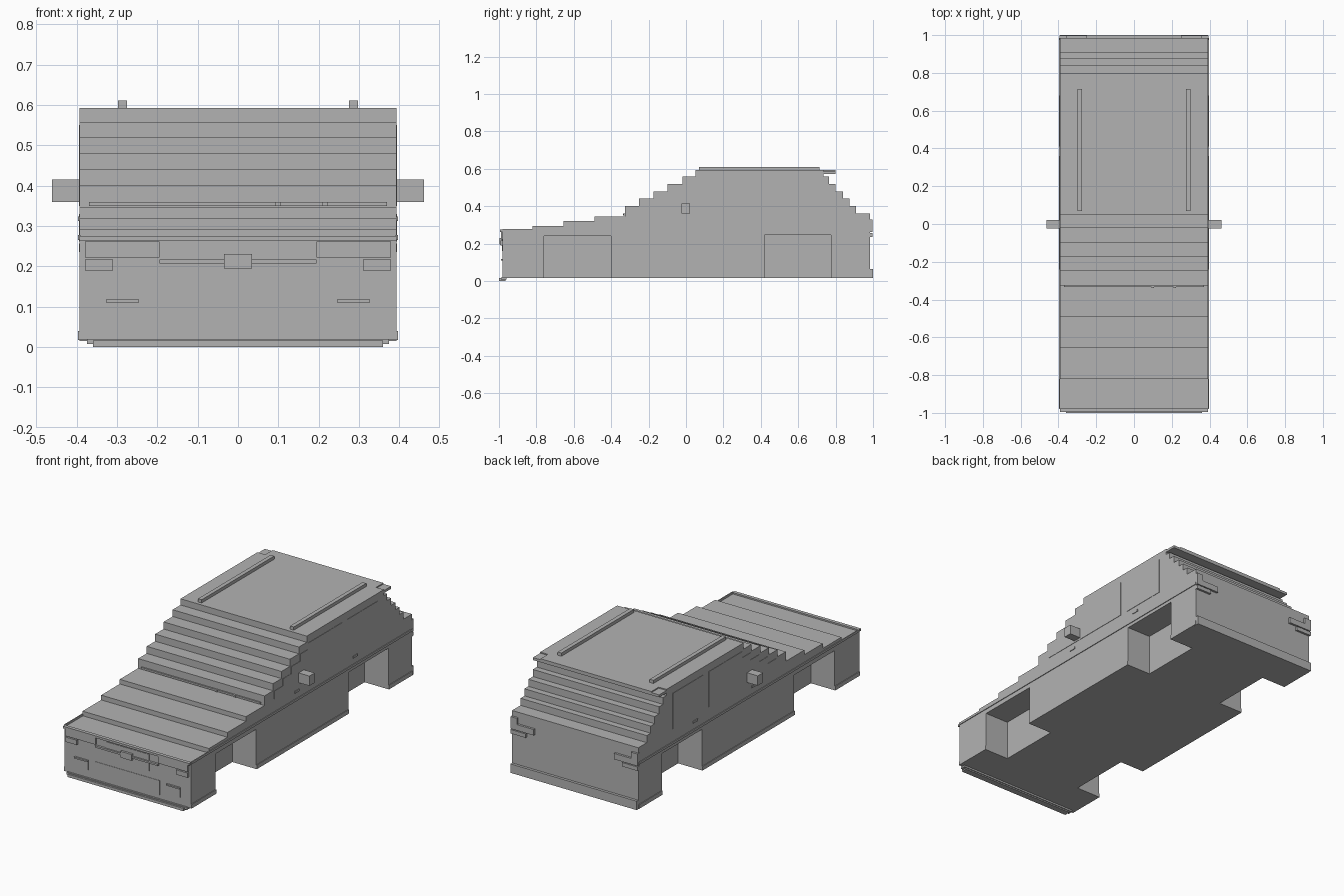
import bpy, bmesh
from mathutils import Vector

cube = bpy.data.objects.get("Cube")
if cube:
    bpy.data.objects.remove(cube, do_unlink=True)

paint = bpy.data.materials.new("plain_grey")
paint.use_nodes = True
GREY = (0.45, 0.45, 0.45, 1)
paint.diffuse_color = GREY
paint.node_tree.nodes["Principled BSDF"].inputs["Base Color"].default_value = GREY

HALF = 0.393      # half body width
FRONT, BACK = -0.98, 0.985
FLOOR = 0.017


def finish(name, bm):
    bmesh.ops.recalc_face_normals(bm, faces=bm.faces)
    mesh = bpy.data.meshes.new(name)
    bm.to_mesh(mesh)
    bm.free()
    mesh.materials.append(paint)
    ob = bpy.data.objects.new(name, mesh)
    bpy.context.collection.objects.link(ob)
    return ob


def box(name, x, y, z):
    """Box from three (low, high) ranges."""
    bm = bmesh.new()
    bmesh.ops.create_cube(bm, size=1)
    for v in bm.verts:
        v.co = Vector([a + (b - a) * (c + 0.5) for (a, b), c in zip((x, y, z), v.co)])
    return finish(name, bm)


def pair(name, x, y, z):
    """The same box on the left and the right."""
    return [box("left_" + name, x, y, z),
            box("right_" + name, (-x[1], -x[0]), y, z)]


def prism(name, outline, x0, x1):
    """Side outline of (y, z) points extruded across x."""
    bm = bmesh.new()
    face = bm.faces.new([bm.verts.new((x0, y, z)) for y, z in outline])
    out = bmesh.ops.extrude_face_region(bm, geom=[face])
    moved = [g for g in out["geom"] if isinstance(g, bmesh.types.BMVert)]
    bmesh.ops.translate(bm, verts=moved, vec=(x1 - x0, 0, 0))
    return finish(name, bm)


# Stepped body outline: each step is (start y, top z)
steps = [(FRONT, .267), (-.82, .293), (-.655, .32), (-.49, .346), (-.326, .40),
         (-.25, .44), (-.175, .48), (-.10, .52), (-.02, .558), (.05, .593),
         (.735, .558), (.765, .52), (.80, .48), (.84, .44), (.875, .40), (.91, .36)]
outline = [(FRONT, FLOOR)]
for i, (y, z) in enumerate(steps):
    end = steps[i + 1][0] if i + 1 < len(steps) else BACK
    outline += [(y, z), (end, z)]
outline.append((BACK, FLOOR))
body = prism("body", outline, -HALF, HALF)

# Wheel wells cut into the sides
cutters = (pair("front_well", (.245, .5), (-.76, -.40), (-.1, .24))
           + pair("rear_well", (.245, .5), (.42, .775), (-.1, .247)))
for c in cutters:
    c.hide_render = True
    mod = body.modifiers.new("well", "BOOLEAN")
    mod.operation, mod.solver, mod.object = "DIFFERENCE", "EXACT", c
bpy.context.view_layer.update()
cut = bpy.data.meshes.new_from_object(body.evaluated_get(bpy.context.evaluated_depsgraph_get()))
body.modifiers.clear()
body.data = cut
for c in cutters:
    bpy.data.objects.remove(c, do_unlink=True)

# Side trim, sills and door handles
side = (HALF - .002, HALF + .004)
pair("belt_trim", side, (FRONT, BACK), (.265, .278))
for name, y in (("front_sill", (FRONT, -.76)), ("door_sill", (-.40, .42)), ("rear_sill", (.775, BACK))):
    pair(name, side, y, (FLOOR, .04))
pair("front_handle", side, (-.06, -.02), (.312, .324))
pair("rear_handle", side, (.46, .50), (.312, .324))

# Side windows as thin plates, the front one following the windscreen steps
glass = [(-.24, .35), (-.24, .395), (-.165, .395), (-.165, .435), (-.09, .435), (-.09, .475),
         (-.01, .475), (-.01, .515), (.06, .515), (.06, .55), (.36, .55), (.36, .35)]
for s, label in ((1, "left"), (-1, "right")):
    prism(label + "_front_window", glass, s * (HALF - .002), s * (HALF + .002))
pair("rear_window", (HALF - .002, HALF + .002), (.41, .68), (.35, .55))

# Mirrors, roof rails and rear spoiler
pair("mirror", (HALF - .01, .462), (-.025, .022), (.36, .415))
pair("roof_rail", (.275, .298), (.07, .715), (.588, .611))
box("spoiler", (-.345, .345), (.73, .80), (.573, .593))
pair("spoiler_end", (.345, HALF), (.73, .80), (.573, .587))

# Cowl and wipers at the foot of the windscreen
box("cowl", (-.37, .37), (-.334, -.32), (.35, .36))
for x in (.10, .215):
    box("wiper_pivot", (x - .007, x + .007), (-.338, -.33), (.35, .36))


def nose(depth):
    return (FRONT - depth, FRONT + .005)


# Nose details
pair("headlight", (.195, .38), nose(.010), (.222, .262))
pair("indicator", (.31, .38), nose(.012), (.19, .217))
box("grille", (-.135, .135), nose(.003), (.16, .253))
box("grille_bar", (-.195, .195), nose(.012), (.207, .217))
box("grille_badge", (-.035, .035), nose(.016), (.195, .23))
box("lower_grille", (-.20, .20), nose(.002), (.04, .122))
pair("fog_light", (.245, .328), nose(.002), (.062, .11))
pair("fog_light_brow", (.245, .328), nose(.010), (.11, .118))
box("nose_edge", (-HALF, HALF), nose(.015), (.263, .275))
box("front_lip", (-.375, .375), (-.99, -.96), (.007, .02))
box("front_lip_lower", (-.36, .36), (-1, -.965), (0, .016))

# Tail details
pair("tail_light", (.25, HALF + .002), (BACK - .01, .997), (.262, .295))
pair("tail_light_upper", (.355, HALF + .002), (BACK - .01, .997), (.295, .33))
pair("tail_light_lower", (.30, HALF + .002), (BACK - .01, .997), (.235, .257))
box("rear_bumper", (-HALF, HALF), (BACK - .02, 1.0), (.015, .065))
